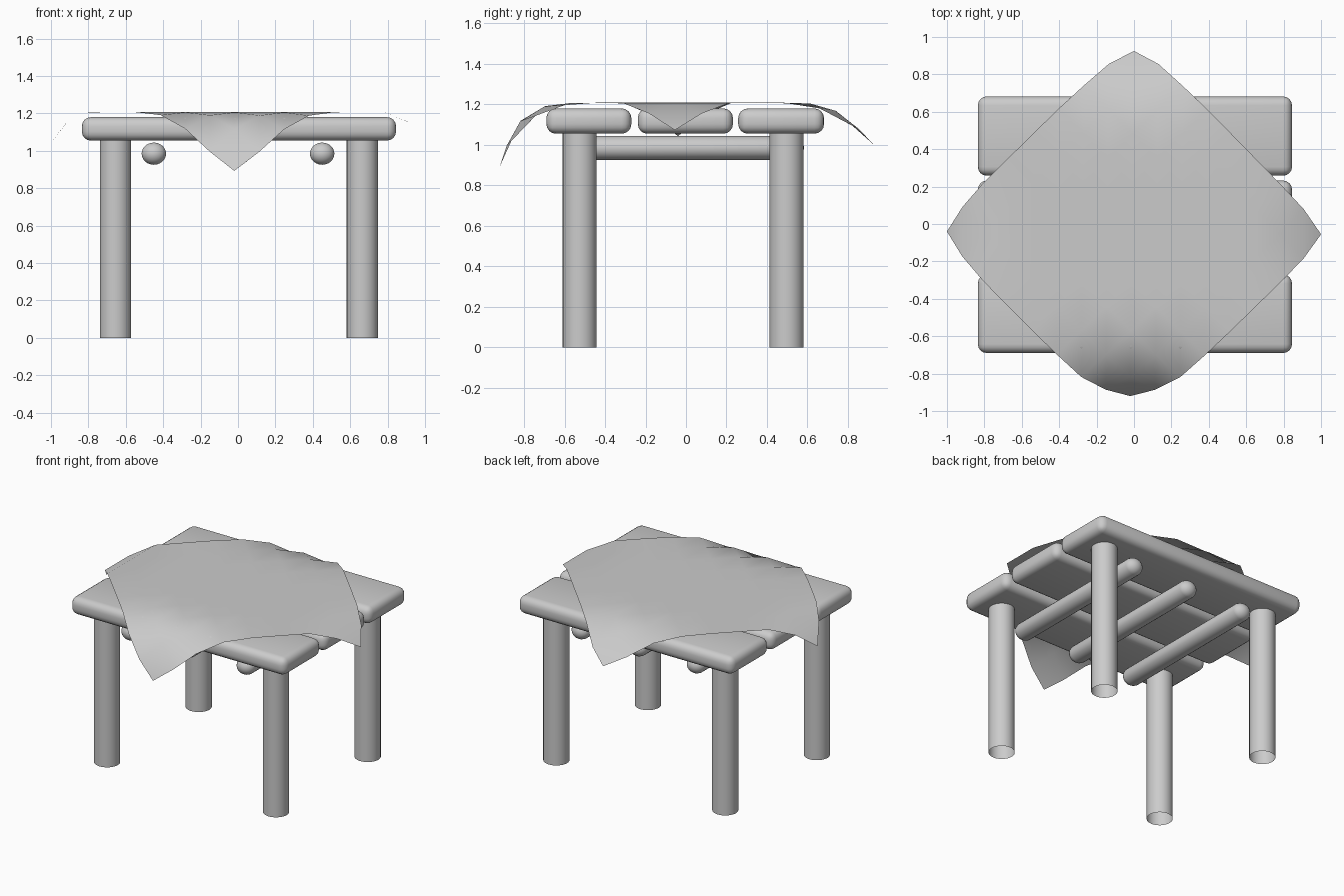
import bpy, bmesh, math
from mathutils import Matrix, Vector

cube = bpy.data.objects.get("Cube")
if cube:
    bpy.data.objects.remove(cube, do_unlink=True)

grey = bpy.data.materials.new("plain grey")
grey.use_nodes = True
color = (0.6, 0.6, 0.6, 1)
grey.diffuse_color = color
grey.node_tree.nodes["Principled BSDF"].inputs["Base Color"].default_value = color


def finish(name, bm, angle=40):
    """Turn a bmesh into a smooth shaded object."""
    bmesh.ops.recalc_face_normals(bm, faces=bm.faces)
    mesh = bpy.data.meshes.new(name)
    bm.to_mesh(mesh)
    bm.free()
    mesh.materials.append(grey)
    obj = bpy.data.objects.new(name, mesh)
    bpy.context.collection.objects.link(obj)
    bpy.ops.object.select_all(action="DESELECT")
    obj.select_set(True)
    bpy.context.view_layer.objects.active = obj
    bpy.ops.object.shade_smooth_by_angle(angle=math.radians(angle))
    return obj


# Three rounded table planks
def plank(name, y0, y1):
    low, high = Vector((-0.835, y0, 1.055)), Vector((0.845, y1, 1.18))
    bm = bmesh.new()
    bmesh.ops.create_cube(bm, size=1, matrix=Matrix.Translation((low + high) / 2)
                          @ Matrix.Diagonal((*(high - low), 1)))
    bmesh.ops.bevel(bm, geom=bm.edges[:], offset=0.048, segments=4,
                    profile=0.5, affect="EDGES")
    finish(name, bm)


plank("front_plank", -0.69, -0.27)
plank("middle_plank", -0.238, 0.232)
plank("back_plank", 0.258, 0.682)

# Four round legs, open at the ends
for side, x in (("right", -0.655), ("left", 0.665)):
    for end, y in (("front", -0.525), ("back", 0.497)):
        bm = bmesh.new()
        bmesh.ops.create_cone(bm, cap_ends=False, segments=32, radius1=0.084,
                              radius2=0.084, depth=1.07,
                              matrix=Matrix.Translation((x, y, 0.535)))
        finish(f"{end}_{side}_leg", bm)

# Three round-ended rods under the planks
for name, x in (("right", -0.45), ("middle", 0), ("left", 0.45)):
    bm = bmesh.new()
    bmesh.ops.create_uvsphere(bm, u_segments=24, v_segments=11, radius=1)
    for v in bm.verts:
        a, b, c = v.co
        v.co = (x + 0.066 * a, -0.012 + 0.06 * c + math.copysign(0.535, c), 0.985 + 0.06 * b)
    finish(name + "_rod", bm)

# Draped cloth: distance along the cloth -> (distance outward, drop)
BACK = [(0.6, 0.6, 0), (0.75, 0.74, 0.04), (0.88, 0.855, 0.13), (1.015, 0.925, 0.205)]
FRONT = [(0.55, 0.55, 0), (0.69, 0.685, 0.01), (0.83, 0.815, 0.085),
         (0.965, 0.885, 0.21), (1.1, 0.92, 0.315)]
LEFT = [(0.78, 0.78, 0), (0.91, 0.905, 0.05), (1.045, 1.0, 0.135)]
RIGHT = [(0.8, 0.8, 0), (0.94, 0.92, 0.06), (1.07, 1.0, 0.165)]


def drape(s, plus, minus):
    profile = plus if s > 0 else minus
    d = abs(s)
    if d <= profile[0][0]:
        return s, 0
    for (s0, o0, z0), (s1, o1, z1) in zip(profile, profile[1:]):
        if d <= s1 + 0.001:
            t = (d - s0) / (s1 - s0)
            return math.copysign(o0 + t * (o1 - o0), s), z0 + t * (z1 - z0)
    return math.copysign(profile[-1][1], s), profile[-1][2]


front, left = Vector((-0.02, -1.1)), Vector((1.045, -0.055))
back, right = Vector((0, 1.015)), Vector((-1.07, -0.04))
cells = 8
bm = bmesh.new()
rows = []
for i in range(cells + 1):
    start, stop = front.lerp(left, i / cells), right.lerp(back, i / cells)
    row = []
    for j in range(cells + 1):
        p = start.lerp(stop, j / cells)
        x, drop_x = drape(p.x, LEFT, RIGHT)
        y, drop_y = drape(p.y, BACK, FRONT)
        row.append(bm.verts.new((x, y, 1.208 - drop_x - drop_y)))
    rows.append(row)
for r0, r1 in zip(rows, rows[1:]):
    for j in range(cells):
        bm.faces.new((r0[j], r1[j], r1[j + 1], r0[j + 1]))
finish("cloth", bm, 60)
